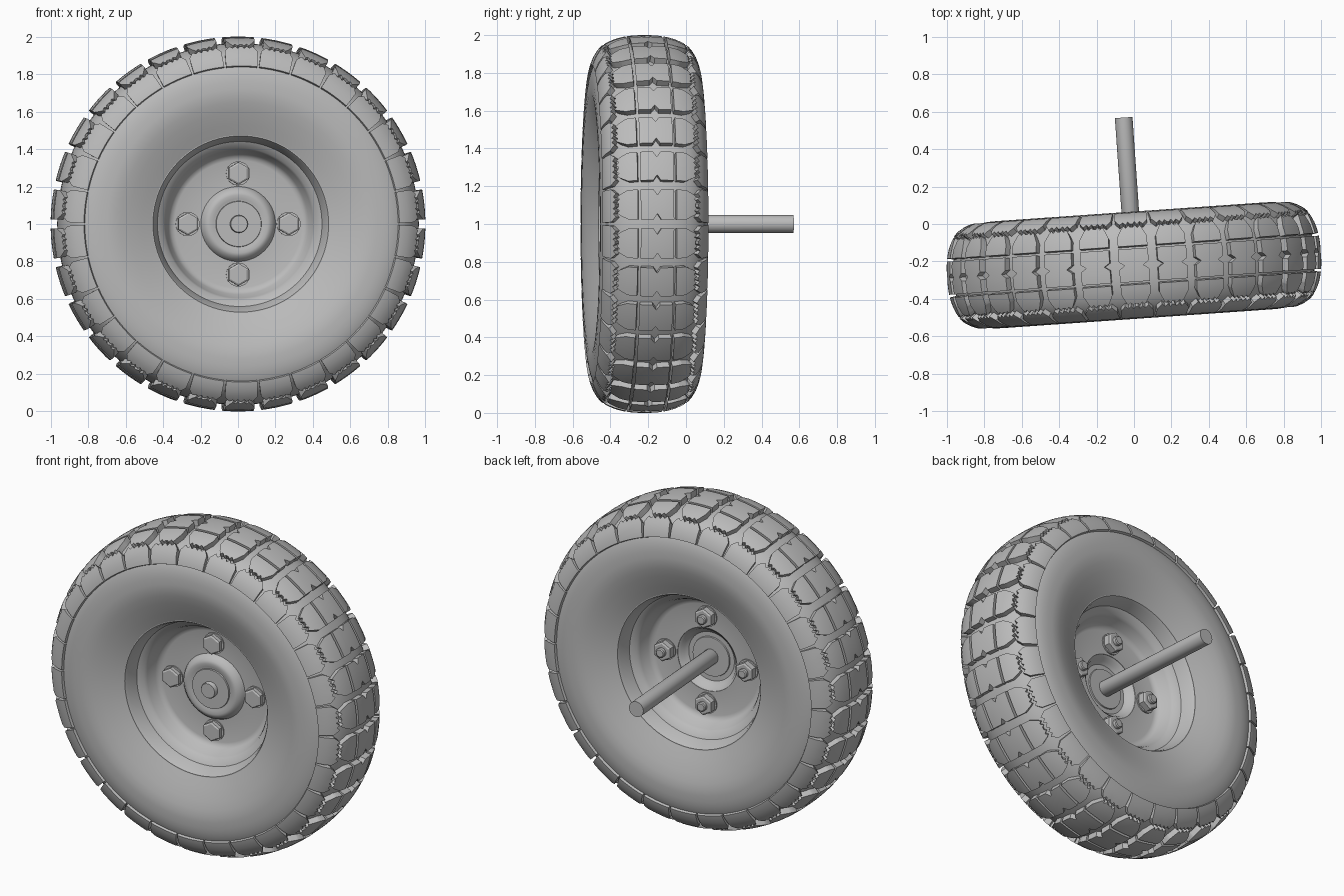
import bpy, bmesh, math
from mathutils import Matrix, Vector

cube = bpy.data.objects.get("Cube")
if cube:
    bpy.data.objects.remove(cube, do_unlink=True)

GREY = (0.5, 0.5, 0.5, 1.0)
mat = bpy.data.materials.new("plain grey")
mat.use_nodes = True
mat.diffuse_color = GREY
mat.node_tree.nodes["Principled BSDF"].inputs["Base Color"].default_value = GREY

# The wheel axis is local y; the whole wheel is turned slightly
PLACE = Matrix.Translation((0, -0.22, 1)) @ Matrix.Rotation(math.radians(4), 4, 'Z')


def finish(bm, name, angle=35):
    bmesh.ops.recalc_face_normals(bm, faces=bm.faces[:])
    mesh = bpy.data.meshes.new(name)
    bm.to_mesh(mesh)
    bm.free()
    mesh.materials.append(mat)
    ob = bpy.data.objects.new(name, mesh)
    bpy.context.collection.objects.link(ob)
    ob.matrix_world = PLACE
    bpy.ops.object.select_all(action='DESELECT')
    ob.select_set(True)
    bpy.context.view_layer.objects.active = ob
    bpy.ops.object.shade_smooth_by_angle(angle=math.radians(angle))
    return ob


def lathe(bm, profile, steps, centre=(0, 0, 0)):
    """Spin (axial, radius) points around the y axis."""
    verts = [bm.verts.new((centre[0], a + centre[1], r + centre[2])) for a, r in profile]
    edges = [bm.edges.new(pair) for pair in zip(verts, verts[1:])]
    bmesh.ops.spin(bm, geom=verts + edges, cent=centre, axis=(0, 1, 0),
                   angle=math.tau, steps=steps, use_merge=True)
    bmesh.ops.remove_doubles(bm, verts=bm.verts[:], dist=1e-5)


def both_sides(half):
    return half + [(-a, r) for a, r in reversed(half)]


# Tyre carcass section: a superellipse crown over conical lower sidewalls
HALF_W, MID_R, CROWN, POWER = 0.286, 0.72, 0.245, 2.5


def section(t):
    a = HALF_W * math.sin(t) ** (2 / POWER)
    r = MID_R + CROWN * max(math.cos(t), 0) ** (2 / POWER)
    return a, r


crown = [section(math.pi / 2 * i / 16) for i in range(17)]
wall = [(0.285, 0.69), (0.277, 0.65), (0.262, 0.6), (0.235, 0.53), (0.212, 0.475), (0.19, 0.462)]
half = list(reversed(crown[1:] + wall))
bm = bmesh.new()
lathe(bm, half + [crown[0]] + [(-a, r) for a, r in reversed(half)], 120)
finish(bm, "tyre_carcass")

# Arc-length table, used to wrap the flat tread pattern on the carcass
TABLE = [(0.0, section(0))]
for i in range(1, 401):
    p = section(math.pi / 2 * i / 400)
    s, q = TABLE[-1]
    TABLE.append((s + math.dist(p, q), p))


def wrap(u, s, h):
    side, s = (-1 if s < 0 else 1), abs(s)
    for (s0, p), (s1, q) in zip(TABLE, TABLE[1:]):
        if s <= s1:
            break
    f = (s - s0) / (s1 - s0)
    a, r = (p[k] + (q[k] - p[k]) * f for k in (0, 1))
    n = Vector(((a / HALF_W) ** (POWER - 1) / HALF_W,
                (max(r - MID_R, 0) / CROWN) ** (POWER - 1) / CROWN)).normalized()
    a, r = a + n.x * h, r + n.y * h
    return Vector((r * math.sin(u), side * a, r * math.cos(u)))


# Tread: one flat tile of blocks as (across, along) half outlines
DEPTH, TILES = 0.035, 30
centre_block = [(-0.084, 0.08), (-0.02, 0.08), (0, 0.05), (0.02, 0.08), (0.084, 0.08)]
side_block = [(0.098, 0.08), (0.145, 0.08), (0.185, 0.058), (0.2, 0.045),
              (0.188, 0.032), (0.203, 0.018), (0.193, 0.008)]
shoulder_lug = [(0.21, 0.008), (0.222, 0.018), (0.206, 0.032), (0.22, 0.048),
                (0.206, 0.066), (0.235, 0.094), (0.315, 0.099)]

bm = bmesh.new()
for outline, sides in ((centre_block, (1,)), (side_block, (1, -1)), (shoulder_lug, (1, -1))):
    loop = outline + [(s, -u) for s, u in reversed(outline)]
    for sg in sides:
        bm.faces.new([bm.verts.new((u, s * sg, 0)) for s, u in loop])

# Cut the flat blocks so they can follow the curve
cuts = [((k * 0.025, 0, 0), (1, 0, 0)) for k in range(-4, 5)]
cuts += [((0, k * 0.03, 0), (0, 1, 0)) for k in range(-10, 11)]
for co, no in cuts:
    bmesh.ops.bisect_plane(bm, geom=bm.verts[:] + bm.edges[:] + bm.faces[:],
                           plane_co=co, plane_no=no, dist=1e-5)
raised = bmesh.ops.extrude_face_region(bm, geom=bm.faces[:])["geom"]
tops = {g for g in raised if isinstance(g, bmesh.types.BMVert)}
for v in bm.verts:
    u, s, _ = v.co
    fade = min(max((abs(s) - 0.22) / 0.095, 0), 1)
    v.co = wrap(u, s, DEPTH - 0.02 * fade if v in tops else -0.01)

# Repeat the tile around the wheel
tile = bm.verts[:] + bm.edges[:] + bm.faces[:]
for k in range(1, TILES):
    copy = bmesh.ops.duplicate(bm, geom=tile)["geom"]
    bmesh.ops.rotate(bm, verts=[g for g in copy if isinstance(g, bmesh.types.BMVert)],
                     matrix=Matrix.Rotation(math.tau * k / TILES, 3, 'Y'))
finish(bm, "tread_blocks", 30)

# Rim: flanged well on both sides around a thin disc
bm = bmesh.new()
lathe(bm, both_sides([(0.19, 0.485), (0.212, 0.478), (0.212, 0.47), (0.195, 0.46), (0.13, 0.44),
                      (0.11, 0.405), (0.09, 0.395), (0.035, 0.375), (0.018, 0.36),
                      (0.012, 0.34), (0.012, 0.195)]), 96)
finish(bm, "rim")

# Pressed hub: domed towards the front, hollow at the back
front_face = [(-0.012, 0.2), (-0.03, 0.192), (-0.05, 0.172), (-0.055, 0.155),
              (-0.05, 0.135), (-0.048, 0.122), (-0.056, 0.12), (-0.056, 0)]
back_face = [(0.012, 0.2), (0.0, 0.18), (-0.02, 0.17), (-0.035, 0.15),
             (-0.035, 0.122), (-0.028, 0.12), (-0.028, 0)]
for name, profile in (("hub_front", front_face), ("hub_back", back_face)):
    bm = bmesh.new()
    lathe(bm, profile, 64)
    finish(bm, name)

# Axle
bm = bmesh.new()
lathe(bm, [(-0.085, 0), (-0.085, 0.044), (-0.08, 0.047), (0.79, 0.047), (0.79, 0)], 40)
finish(bm, "axle")

# Four bolts: washer and hex head at the front, washer, nut and shank end at the back
for k, name in enumerate(("top", "left", "bottom", "right")):
    ang = math.tau * k / 4
    c = (0.27 * math.sin(ang), 0, 0.27 * math.cos(ang))
    bm = bmesh.new()
    for sg, height in ((-1, 0.05), (1, 0.062)):
        lathe(bm, [(sg * 0.01, 0.064), (sg * 0.02, 0.064), (sg * 0.02, 0)], 32, c)
        lathe(bm, [(sg * 0.02, 0.06), (sg * (height - 0.006), 0.06),
                   (sg * height, 0.05), (sg * height, 0)], 6, c)
    lathe(bm, [(0.06, 0.028), (0.08, 0.028), (0.085, 0.022), (0.085, 0)], 24, c)
    finish(bm, name + "_bolt", 30)
